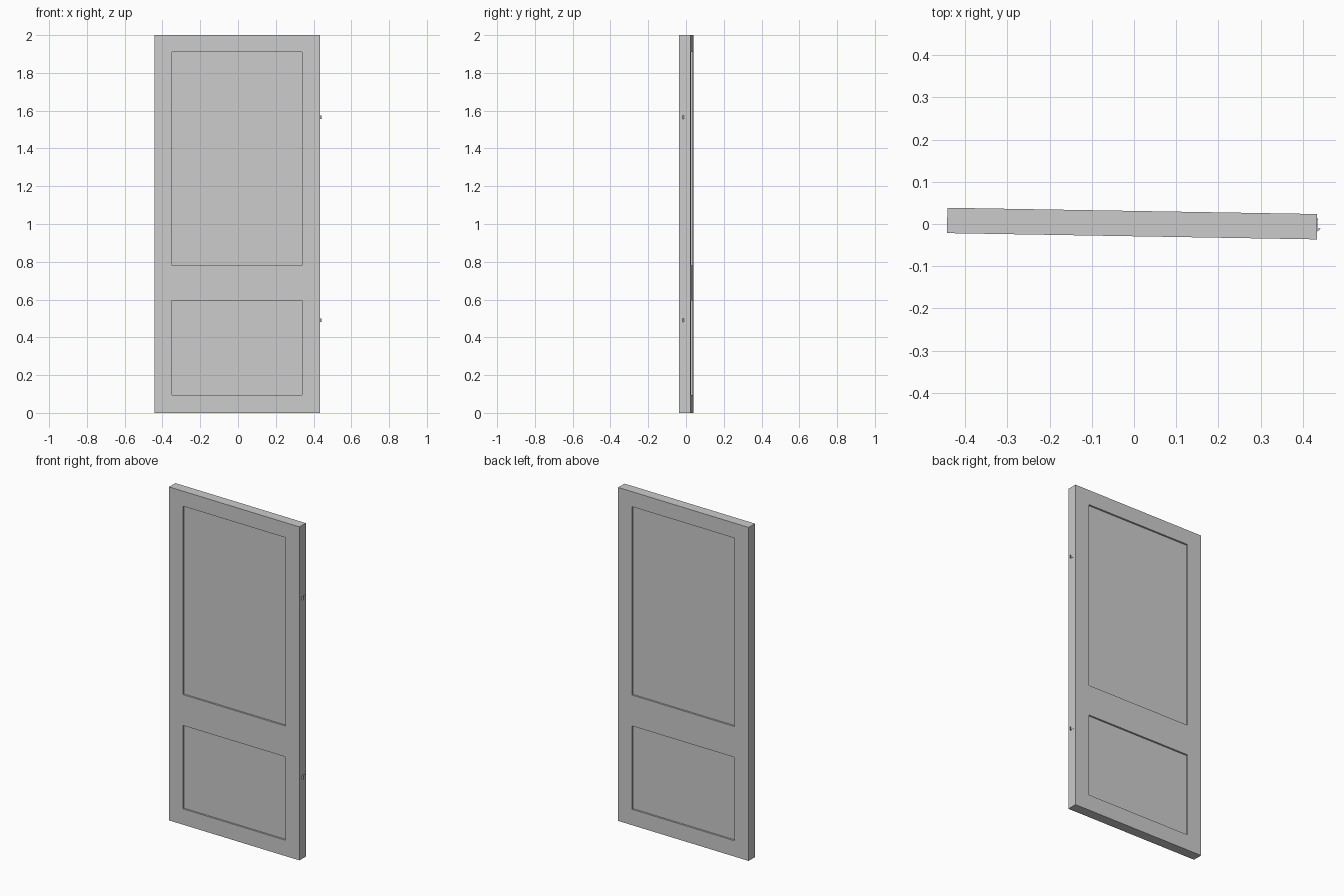
import bpy, bmesh, math
from mathutils import Matrix, Vector

if "Cube" in bpy.data.objects:
    bpy.data.objects.remove(bpy.data.objects["Cube"])

W, T, H = 0.876, 0.06, 2.0
PANEL_X = (-0.344, 0.344)
PANELS_Z = ((0.095, 0.595), (0.78, 1.91))
PLACE = Matrix.Translation((-0.0045, 0.001, 0)) @ Matrix.Rotation(math.radians(-0.97), 4, 'Z')


def finish(name, bm):
    bmesh.ops.recalc_face_normals(bm, faces=bm.faces[:])
    me = bpy.data.meshes.new(name)
    bm.to_mesh(me)
    bm.free()
    ob = bpy.data.objects.new(name, me)
    ob.matrix_world = PLACE
    bpy.context.collection.objects.link(ob)
    return ob


def box(bm, center, size):
    m = Matrix.Translation(center) @ Matrix.Diagonal((*size, 1))
    return bmesh.ops.create_cube(bm, size=1, matrix=m)


# Door leaf: slab cut along the panel borders, panels sunk on both sides
bm = bmesh.new()
box(bm, (0, 0, H / 2), (W, T, H))
cuts = [((x, 0, 0), (1, 0, 0)) for x in PANEL_X]
cuts += [((0, 0, z), (0, 0, 1)) for pair in PANELS_Z for z in pair]
for co, no in cuts:
    bmesh.ops.bisect_plane(bm, geom=bm.verts[:] + bm.edges[:] + bm.faces[:],
                           plane_co=co, plane_no=no)
panels = []
for f in bm.faces:
    c = f.calc_center_median()
    if abs(f.normal.y) > 0.9 and abs(c.x) < PANEL_X[1] and any(a < c.z < b for a, b in PANELS_Z):
        panels.append(f)
bmesh.ops.inset_individual(bm, faces=panels, thickness=0.0005, depth=-0.01)
finish("door_leaf", bm)

# Hinges: a flush leaf plate and a small wedge-shaped knuckle on the right edge
for label, z in (("lower", 0.49), ("upper", 1.565)):
    bm = bmesh.new()
    box(bm, (W / 2, 0.006, z), (0.003, 0.026, 0.018))
    finish(label + "_hinge_plate", bm)

    bm = bmesh.new()
    profile = [(-0.002, -0.013), (0.003, -0.010), (0.0085, -0.005), (0.007, -0.003), (-0.002, -0.007)]
    face = bm.faces.new([bm.verts.new((W / 2 + x, y, z - 0.009)) for x, y in profile])
    ext = bmesh.ops.extrude_face_region(bm, geom=[face], use_keep_orig=True)
    bmesh.ops.translate(bm, vec=Vector((0, 0, 0.018)),
                        verts=[v for v in ext["geom"] if isinstance(v, bmesh.types.BMVert)])
    finish(label + "_hinge_knuckle", bm)
